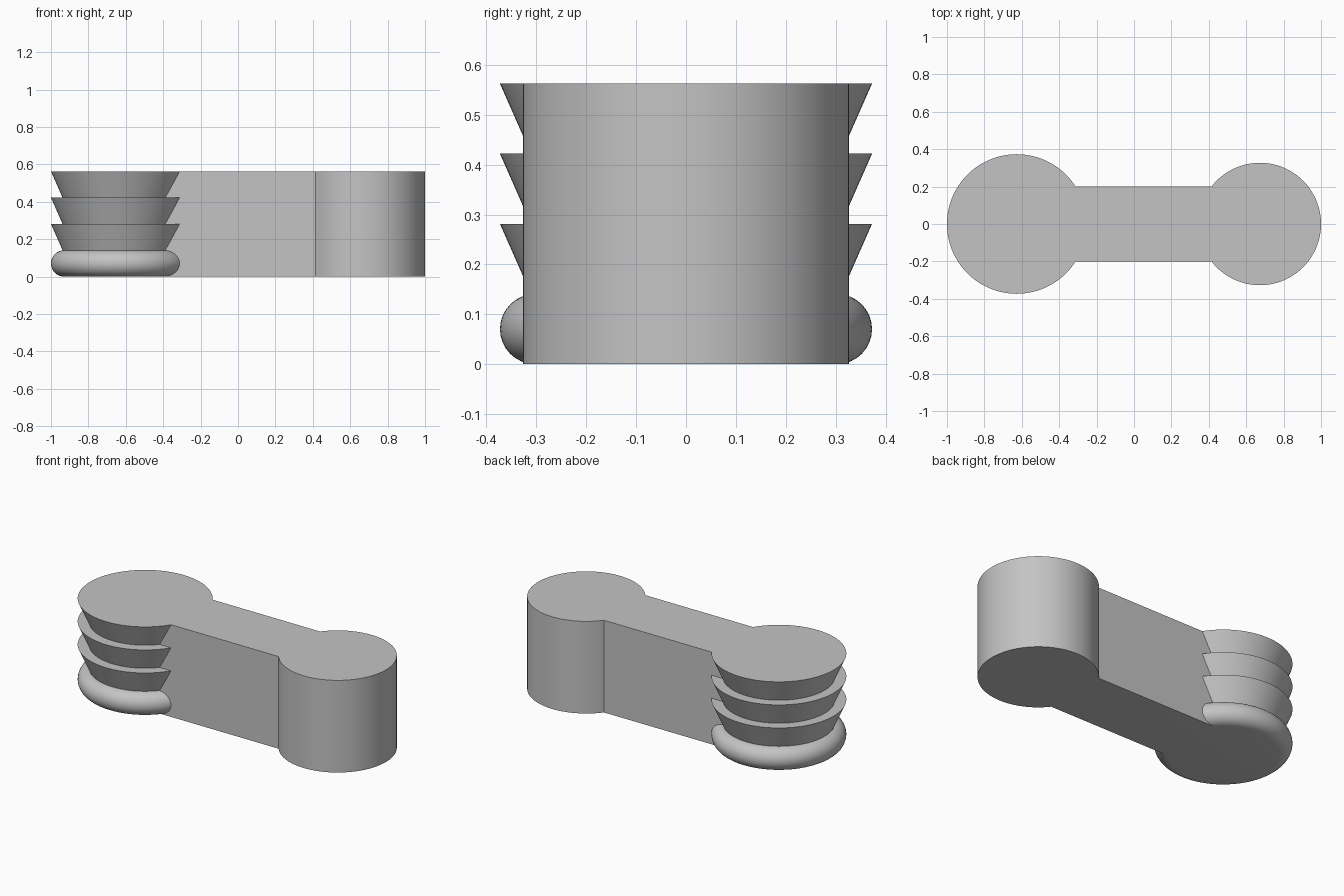
import bpy
import bmesh
import math

cube = bpy.data.objects.get("Cube")
if cube:
    bpy.data.objects.remove(cube, do_unlink=True)

HEIGHT = 0.5625
TIER = HEIGHT / 4
RIDGED_X, RIDGED_R = -0.627, 0.373
PLAIN_X, PLAIN_R = 0.673, 0.327
BAR_HALF = 0.2
SEGMENTS = 128

grey = bpy.data.materials.new("plain grey")
grey.use_nodes = True
colour = (0.55, 0.55, 0.55, 1)
grey.diffuse_color = colour
grey.node_tree.nodes["Principled BSDF"].inputs["Base Color"].default_value = colour


def make_object(name, bm):
    bmesh.ops.recalc_face_normals(bm, faces=bm.faces)
    mesh = bpy.data.meshes.new(name)
    bm.to_mesh(mesh)
    bm.free()
    mesh.materials.append(grey)
    obj = bpy.data.objects.new(name, mesh)
    bpy.context.collection.objects.link(obj)
    return obj


def turned(name, x, profile):
    """Closed solid of revolution from (radius, z) pairs, bottom to top."""
    bm = bmesh.new()
    rings = []
    for r, z in profile:
        angles = [2 * math.pi * i / SEGMENTS for i in range(SEGMENTS)]
        rings.append([bm.verts.new((x + r * math.cos(a), r * math.sin(a), z)) for a in angles])
    for low, high in zip(rings, rings[1:]):
        for i in range(SEGMENTS):
            j = (i + 1) % SEGMENTS
            bm.faces.new((low[i], low[j], high[j], high[i]))
    bm.faces.new(rings[0])
    bm.faces.new(rings[-1])
    return make_object(name, bm)


# Ridged end: rounded base bead, then three flared tiers
bead = TIER / 2
profile = []
for k in range(17):
    a = math.pi * (k / 16 - 0.5)
    profile.append((RIDGED_R - bead + bead * math.cos(a), bead + bead * math.sin(a)))
for tier in range(1, 4):
    profile += [(0.311, tier * TIER), (RIDGED_R, (tier + 1) * TIER)]
ridged_end = turned("ridged_end", RIDGED_X, profile)

# Plain cylindrical end
plain_end = turned("plain_end", PLAIN_X, [(PLAIN_R, 0), (PLAIN_R, HEIGHT)])

# Connecting bar, running between the two centres
bm = bmesh.new()
bmesh.ops.create_cube(bm, size=1)
for v in bm.verts:
    v.co.x = PLAIN_X if v.co.x > 0 else RIDGED_X
    v.co.y *= 2 * BAR_HALF
    v.co.z = HEIGHT if v.co.z > 0 else 0
link_body = make_object("link_body", bm)

# Fuse everything into one solid
bpy.ops.object.select_all(action='DESELECT')
bpy.context.view_layer.objects.active = link_body
link_body.select_set(True)
for part in (plain_end, ridged_end):
    mod = link_body.modifiers.new("union", 'BOOLEAN')
    mod.operation = 'UNION'
    mod.solver = 'EXACT'
    mod.object = part
    bpy.ops.object.modifier_apply(modifier=mod.name)
    bpy.data.objects.remove(part, do_unlink=True)

# Merge the flat top and bottom, and smooth the round walls
bm = bmesh.new()
bm.from_mesh(link_body.data)
bmesh.ops.remove_doubles(bm, verts=bm.verts, dist=0.00001)
bmesh.ops.dissolve_limit(bm, angle_limit=math.radians(0.5), verts=bm.verts, edges=bm.edges)
bm.to_mesh(link_body.data)
bm.free()
bpy.ops.object.shade_smooth_by_angle(angle=math.radians(30))
